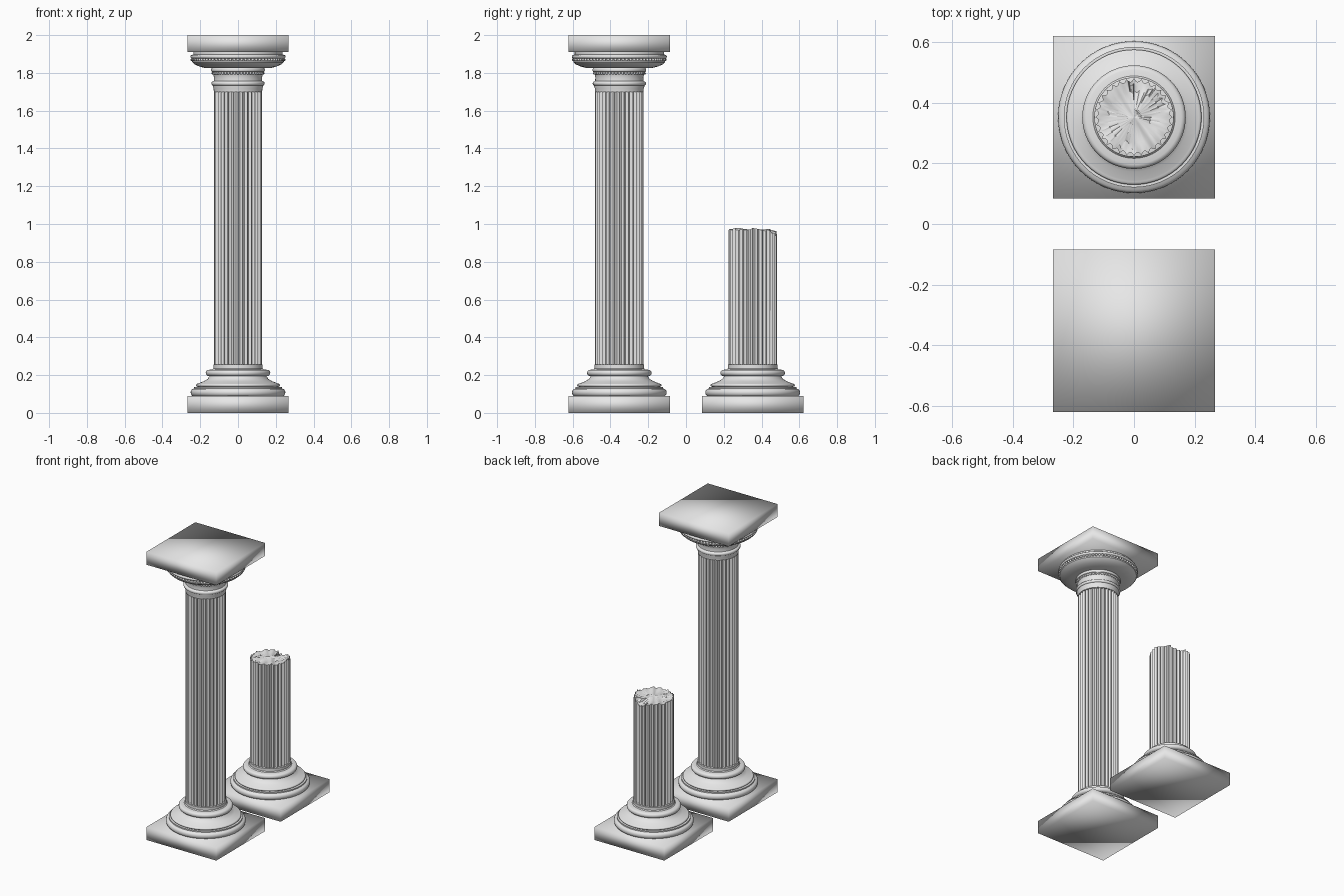
import bpy, bmesh
from math import sin, cos, pi, radians
from mathutils import Matrix

cube = bpy.data.objects.get("Cube")
if cube:
    bpy.data.objects.remove(cube)

stone = bpy.data.materials.new("pale_stone")
stone.use_nodes = True
STONE = (0.8, 0.8, 0.8, 1)
stone.diffuse_color = STONE
stone.node_tree.nodes["Principled BSDF"].inputs["Base Color"].default_value = STONE

FRONT, BACK = -0.353, 0.353
SHAFT_R, FLUTES, STEPS = 0.128, 32, 6


def finish(bm, name, y, angle=35):
    """Turn a bmesh into a shaded object standing at depth y."""
    bmesh.ops.recalc_face_normals(bm, faces=bm.faces)
    mesh = bpy.data.meshes.new(name)
    bm.to_mesh(mesh)
    bm.free()
    obj = bpy.data.objects.new(name, mesh)
    bpy.context.collection.objects.link(obj)
    mesh.materials.append(stone)
    obj.location.y = y
    bpy.ops.object.select_all(action='DESELECT')
    obj.select_set(True)
    bpy.context.view_layer.objects.active = obj
    bpy.ops.object.shade_smooth_by_angle(angle=radians(angle))
    return obj


def slab(name, y, z0, z1):
    """Square block with softly blended normals."""
    bm = bmesh.new()
    half = 0.268
    bmesh.ops.create_cube(bm, size=1, matrix=Matrix.Translation((0, 0, (z0 + z1) / 2))
                          @ Matrix.Diagonal((2 * half, 2 * half, z1 - z0, 1)))
    finish(bm, name, y, 120)


def bulge(r, z0, z1, depth, n=6):
    """Half-round moulding profile; negative depth makes a hollow."""
    return [(r + depth * sin(pi * i / n), z0 + (z1 - z0) * (1 - cos(pi * i / n)) / 2)
            for i in range(n + 1)]


def lathe(name, y, profile, segments=64):
    """Spin a closed (radius, height) profile round the column axis."""
    bm = bmesh.new()
    rings = [[bm.verts.new((r * cos(2 * pi * i / segments), r * sin(2 * pi * i / segments), z))
              for i in range(segments)] for r, z in profile]
    for low, high in zip(rings, rings[1:]):
        for i in range(segments):
            j = (i + 1) % segments
            bm.faces.new((low[i], low[j], high[j], high[i]))
    bm.faces.new(rings[0])
    bm.faces.new(rings[-1])
    finish(bm, name, y)


def fluted_shaft(name, y, z0, top):
    """Fluted drum whose upper surface follows the height function top(x, y)."""
    bm = bmesh.new()
    count = FLUTES * STEPS
    outline = []
    for i in range(count):
        a = 2 * pi * i / count
        r = SHAFT_R - 0.011 * abs(sin(FLUTES * a / 2))
        outline.append((r * cos(a), r * sin(a)))
    rings = [[bm.verts.new((px, py, z0)) for px, py in outline]]
    for s in (1, 0.88, 0.7, 0.45, 0.2):
        rings.append([bm.verts.new((px * s, py * s, top(px * s, py * s))) for px, py in outline])
    for low, high in zip(rings, rings[1:]):
        for i in range(count):
            j = (i + 1) % count
            bm.faces.new((low[i], low[j], high[j], high[i]))
    bm.faces.new(rings[0])
    centre = bm.verts.new((0, 0, top(0, 0)))
    for i in range(count):
        bm.faces.new((rings[-1][i], rings[-1][(i + 1) % count], centre))
    finish(bm, name, y, 30)


def bead_ring(name, y, r, z, size, count):
    """Row of small carved beads."""
    bm = bmesh.new()
    for i in range(count):
        a = 2 * pi * i / count
        bmesh.ops.create_uvsphere(bm, u_segments=8, v_segments=6, radius=size,
                                  matrix=Matrix.Translation((r * cos(a), r * sin(a), z)))
    finish(bm, name, y, 60)


def broken_top(x, y):
    """Uneven fracture with a bite out of the rear rim."""
    z = 0.966 + 0.05 * (x - y) * 0.5 + 0.006 * sin(47 * x + 2) * cos(39 * y)
    z += 0.004 * sin(110 * x + 70 * y)
    bite = (x - 0.03) ** 2 + (y - 0.12) ** 2
    if bite < 0.0022:
        z -= 0.02
    return min(z, 0.982)


# Moulded base shared by both columns
base_profile = (
    bulge(0.235, 0.088, 0.128, 0.016)
    + [(0.232, 0.13), (0.232, 0.138)]
    + bulge(0.213, 0.138, 0.155, 0.01)
    + [(0.208, 0.157), (0.18, 0.168), (0.16, 0.18), (0.152, 0.194)]
    + bulge(0.156, 0.195, 0.228, 0.015)
    + [(0.136, 0.23), (0.131, 0.236), (0.131, 0.255), (0.12, 0.257)]
)
for label, y in (("tall", FRONT), ("broken", BACK)):
    slab(label + "_plinth", y, 0, 0.09)
    lathe(label + "_base", y, base_profile)

# Shafts
fluted_shaft("tall_shaft", FRONT, 0.24, lambda x, y: 1.71)
fluted_shaft("broken_shaft", BACK, 0.24, broken_top)

# Capital of the tall column
neck_profile = (
    [(0.12, 1.698), (0.128, 1.7), (0.129, 1.715), (0.134, 1.732)]
    + bulge(0.134, 1.734, 1.754, 0.007)
    + [(0.128, 1.758), (0.127, 1.775), (0.131, 1.795), (0.135, 1.803)]
    + bulge(0.136, 1.805, 1.826, 0.006)
    + [(0.13, 1.835)]
)
lathe("capital_neck", FRONT, neck_profile)
echinus_profile = (
    [(0.12, 1.824), (0.175, 1.826), (0.205, 1.834), (0.23, 1.845), (0.242, 1.856)]
    + [(0.243, 1.864), (0.238, 1.868), (0.238, 1.874)]
    + bulge(0.241, 1.876, 1.896, 0.011)
    + [(0.236, 1.898), (0.236, 1.912)]
)
lathe("capital_echinus", FRONT, echinus_profile)
bead_ring("echinus_beads", FRONT, 0.243, 1.87, 0.008, 76)
bead_ring("neck_beads", FRONT, 0.133, 1.798, 0.007, 48)
slab("abacus", FRONT, 1.91, 2.0)
